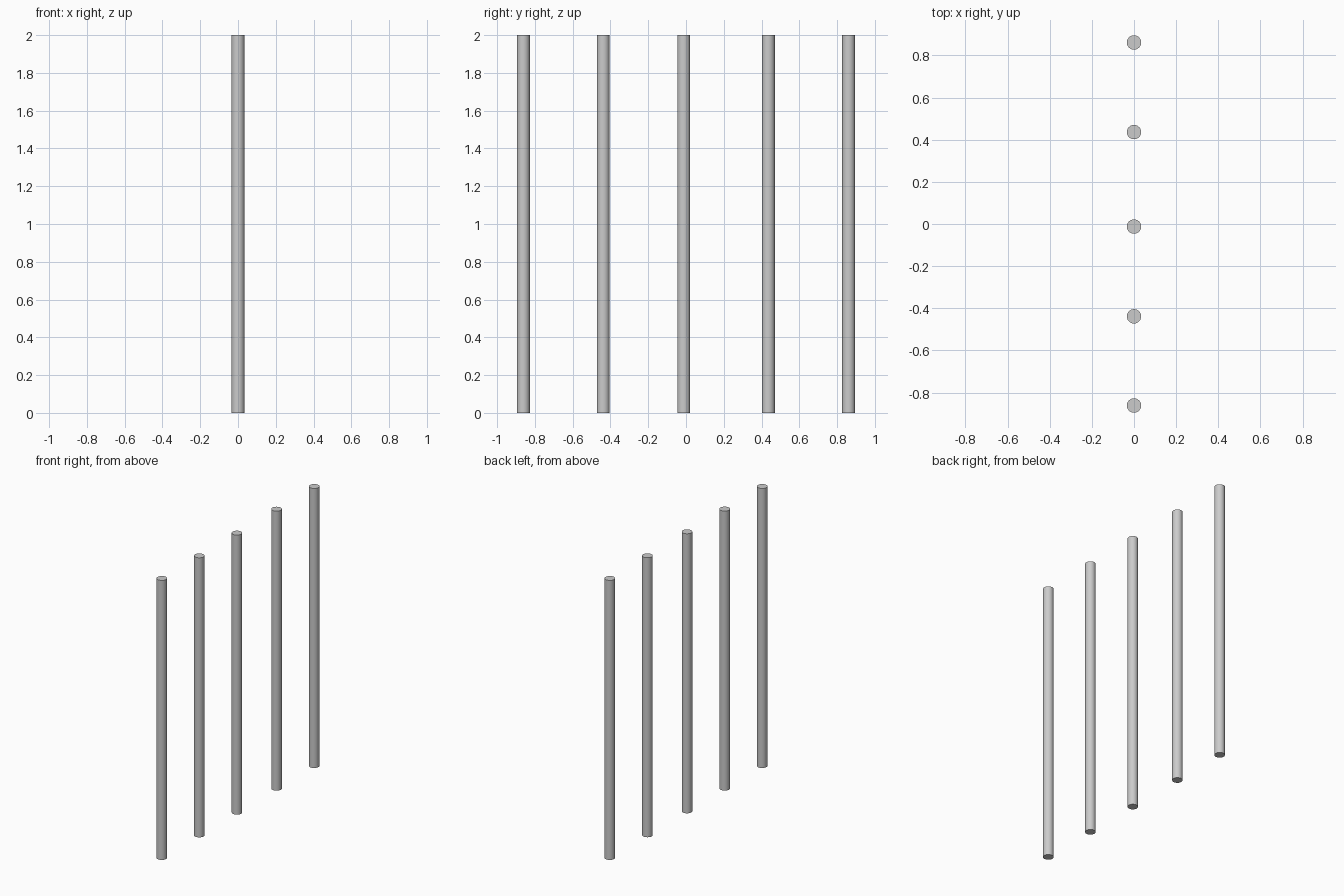
import bpy

if "Cube" in bpy.data.objects:
    bpy.data.objects.remove(bpy.data.objects["Cube"])

RADIUS = 0.034
HEIGHT = 2.0

# Row of slightly unevenly spaced upright round bars
for i, y in enumerate((-0.861, -0.438, -0.012, 0.436, 0.861), 1):
    bpy.ops.mesh.primitive_cylinder_add(vertices=32, radius=RADIUS, depth=HEIGHT,
                                        location=(0, y, HEIGHT / 2))
    bar = bpy.context.object
    bar.name = f"upright_bar_{i}"
    bpy.ops.object.shade_smooth_by_angle()
